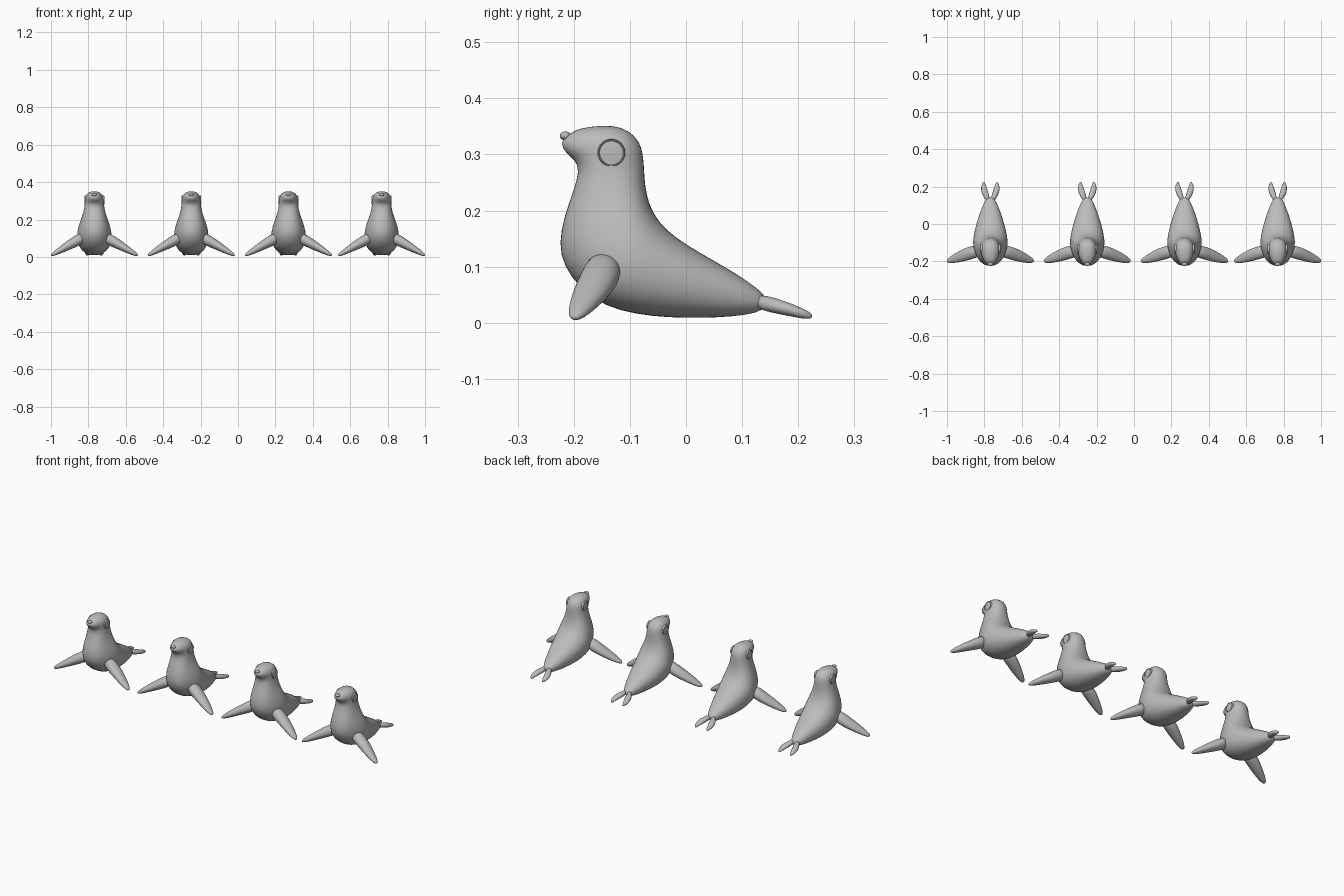
import bpy, bmesh, math
from mathutils import Vector

if "Cube" in bpy.data.objects:
    bpy.data.objects.remove(bpy.data.objects["Cube"])

grey = bpy.data.materials.new("seal grey")
grey.diffuse_color = (0.5, 0.5, 0.5, 1)
grey.use_nodes = True
grey.node_tree.nodes["Principled BSDF"].inputs["Base Color"].default_value = grey.diffuse_color


def finish(bm, name, x, subdiv=0, angle=180):
    bmesh.ops.recalc_face_normals(bm, faces=bm.faces)
    mesh = bpy.data.meshes.new(name)
    bm.to_mesh(mesh)
    bm.free()
    mesh.materials.append(grey)
    ob = bpy.data.objects.new(name, mesh)
    bpy.context.collection.objects.link(ob)
    ob.location.x = x
    if subdiv:
        ob.modifiers.new("smooth", 'SUBSURF').levels = subdiv
        ob.modifiers["smooth"].render_levels = subdiv
    bpy.ops.object.select_all(action='DESELECT')
    ob.select_set(True)
    bpy.context.view_layer.objects.active = ob
    bpy.ops.object.shade_smooth_by_angle(angle=math.radians(angle))
    return ob


def loft(rings, n, power=1.0):
    """Skin elliptical rings given as (centre, half axis a, half axis b)."""
    bm = bmesh.new()
    rows = []
    for c, a, b in rings:
        row = []
        for i in range(n):
            t = 2 * math.pi * i / n
            u, v = (math.copysign(abs(f) ** power, f) for f in (math.cos(t), math.sin(t)))
            row.append(bm.verts.new(c + a * u + b * v))
        rows.append(row)
    for r, s in zip(rows, rows[1:]):
        for i in range(n):
            j = (i + 1) % n
            bm.faces.new((r[i], r[j], s[j], s[i]))
    for r in (rows[0], rows[-1]):
        bm.faces.new(r)
    return bm


# belly (y, z), back (y, z), half width, from the tail to the muzzle
BODY = [
    (.143, .030, .143, .045, .012), (.130, .017, .130, .060, .027),
    (.080, .010, .090, .088, .047), (.030, .008, .045, .114, .064),
    (-.030, .008, .000, .140, .080), (-.090, .014, -.035, .166, .090),
    (-.145, .028, -.055, .191, .095), (-.190, .060, -.066, .216, .090),
    (-.219, .100, -.071, .240, .079), (-.228, .140, -.073, .260, .069),
    (-.218, .190, -.074, .280, .059), (-.201, .235, -.076, .300, .053),
    (-.190, .272, -.081, .322, .052), (-.199, .290, -.100, .343, .049),
    (-.212, .300, -.130, .353, .042), (-.221, .312, -.170, .350, .030),
    (-.222, .325, -.200, .344, .015)]

# centre (x, y, z), half chord, half thickness, from root to tip
FRONT = [(.055, -.142, .108, .030, .028), (.090, -.150, .088, .036, .031),
         (.130, -.162, .066, .035, .026), (.170, -.177, .043, .029, .020),
         (.205, -.190, .023, .021, .014), (.224, -.197, .012, .013, .009),
         (.232, -.200, .008, .005, .004)]
HIND = [(.006, .116, .042, .007, .008), (.018, .140, .035, .014, .015),
        (.031, .172, .027, .019, .013), (.037, .202, .018, .014, .010),
        (.037, .218, .013, .008, .007), (.036, .225, .011, .003, .003)]


def flipper(name, data, chord_axis, side, x):
    pts = [Vector((p[0] * side, p[1], p[2])) for p in data]
    run = (pts[-1] - pts[0]).normalized()
    chord = (chord_axis - run * chord_axis.dot(run)).normalized()
    normal = run.cross(chord)
    rings = [(c, chord * p[3], normal * p[4]) for c, p in zip(pts, data)]
    finish(loft(rings, 12), name, x, 1)


def eye(side, x):
    # disc with a raised rim, turned about the x axis
    bm = bmesh.new()
    profile = [(.036, .0245), (.051, .0245), (.053, .0235), (.053, .0220), (.051, .0210)]
    rows = [[bm.verts.new((px * side, -.133 + r * math.cos(k * math.pi / 16),
                           .303 + r * math.sin(k * math.pi / 16))) for k in range(32)]
            for px, r in profile]
    for r, s in zip(rows, rows[1:]):
        for i in range(32):
            j = (i + 1) % 32
            bm.faces.new((r[i], r[j], s[j], s[i]))
    centre = bm.verts.new((.053 * side, -.133, .303))
    for i in range(32):
        bm.faces.new((rows[-1][i], rows[-1][(i + 1) % 32], centre))
    finish(bm, "eye", x, 0, 35)


def seal(x):
    # body, neck and head in one skin
    rings = []
    for y0, z0, y1, z1, w in BODY:
        low, high = Vector((0, y0, z0)), Vector((0, y1, z1))
        rings.append(((low + high) / 2, Vector((w, 0, 0)), (high - low) / 2))
    finish(loft(rings, 20, 0.92), "body", x, 1)

    # nose
    bm = bmesh.new()
    bmesh.ops.create_uvsphere(bm, u_segments=16, v_segments=10, radius=1)
    bmesh.ops.scale(bm, vec=(.014, .010, .008), verts=bm.verts)
    bmesh.ops.translate(bm, vec=(0, -.215, .333), verts=bm.verts)
    finish(bm, "nose", x)

    for side in (-1, 1):
        flipper("front_flipper", FRONT, Vector((0, 1, 0)), side, x)
        flipper("hind_flipper", HIND, Vector((1, 0, 0)), side, x)
        eye(side, x)


# row of four seals
for cx in (-.768, -.25, .27, .768):
    seal(cx)
